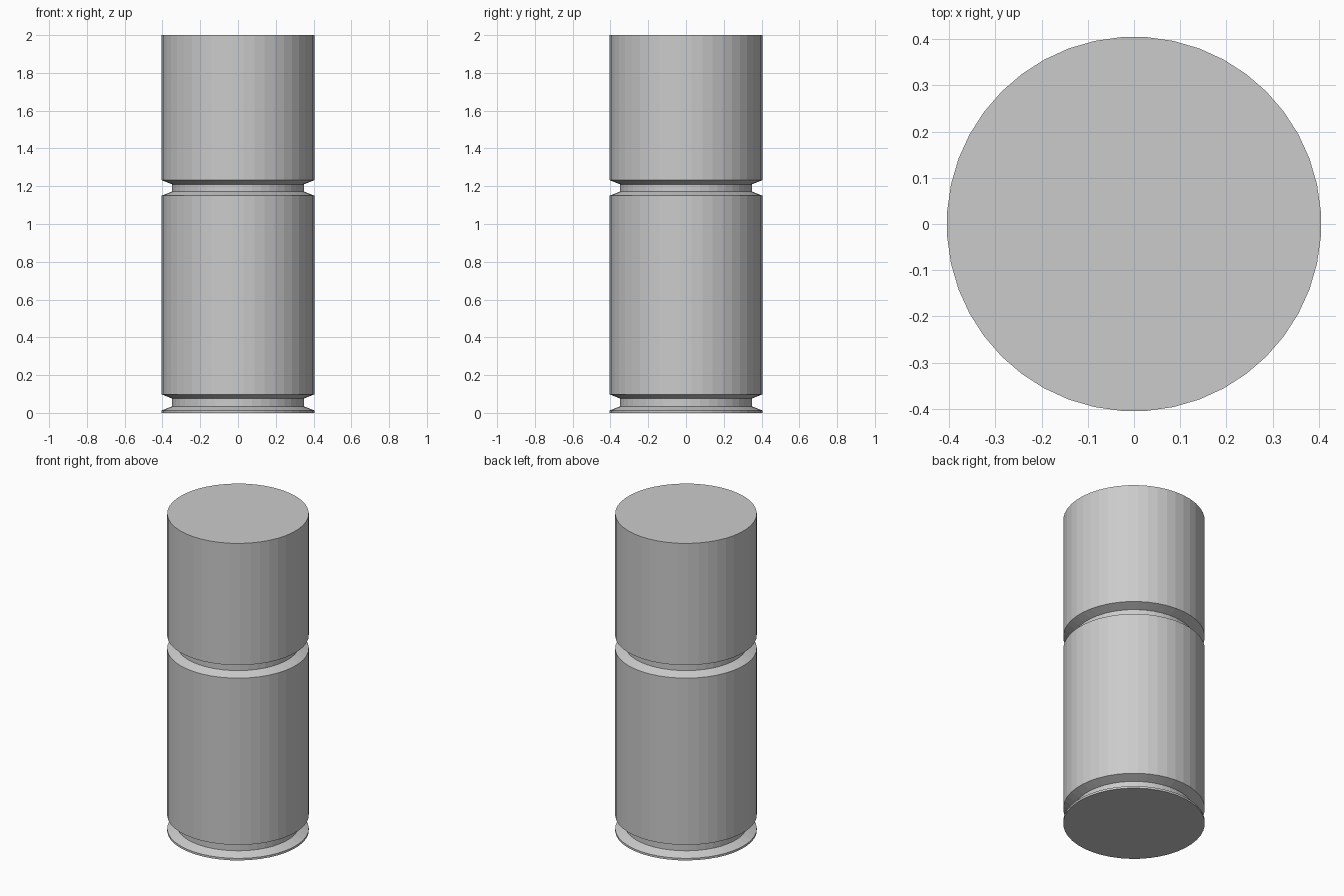
import bpy
import bmesh
from math import cos, sin, tau

if "Cube" in bpy.data.objects:
    bpy.data.objects.remove(bpy.data.objects["Cube"])

SIDES = 44
OUTER, INNER = 0.405, 0.35

# Plain grey finish
grey = bpy.data.materials.new("light_grey")
grey.use_nodes = True
grey.diffuse_color = (0.6, 0.6, 0.6, 1)
grey.node_tree.nodes["Principled BSDF"].inputs["Base Color"].default_value = grey.diffuse_color


def groove(bottom, floor_low, floor_high, top):
    """Profile points of a groove with sloped walls."""
    return [(OUTER, bottom), (INNER, floor_low), (INNER, floor_high), (OUTER, top)]


def lathe(name, profile):
    """Closed faceted solid from (radius, height) points, bottom to top."""
    bm = bmesh.new()
    rings = []
    for r, z in profile:
        # Half-step turn puts a flat facet on each axis
        angles = [tau * (i + 0.5) / SIDES for i in range(SIDES)]
        rings.append([bm.verts.new((r * cos(a), r * sin(a), z)) for a in angles])
    for low, high in zip(rings, rings[1:]):
        for i in range(SIDES):
            j = (i + 1) % SIDES
            bm.faces.new((low[i], low[j], high[j], high[i]))
    bm.faces.new(rings[0][::-1])
    bm.faces.new(rings[-1])
    mesh = bpy.data.meshes.new(name)
    bm.to_mesh(mesh)
    bm.free()
    mesh.materials.append(grey)
    obj = bpy.data.objects.new(name, mesh)
    bpy.context.collection.objects.link(obj)
    return obj


# Cylinder with a base rim groove and a waist groove
lathe("grooved_cylinder",
      [(OUTER, 0)]
      + groove(0.013, 0.035, 0.076, 0.098)
      + groove(1.15, 1.172, 1.21, 1.232)
      + [(OUTER, 2)])
